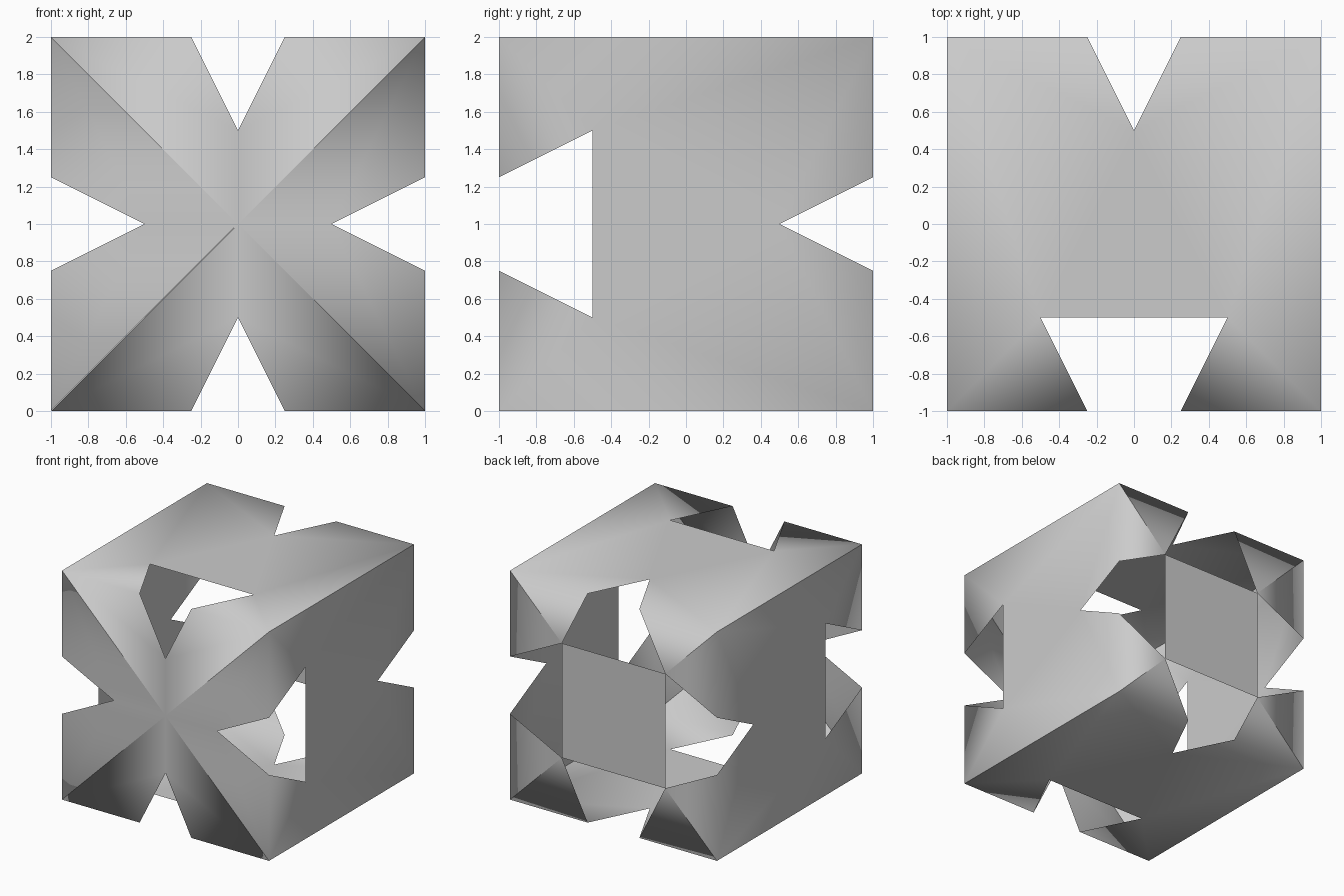
import bpy, bmesh, math
from mathutils import Matrix, Vector

if "Cube" in bpy.data.objects:
    bpy.data.objects.remove(bpy.data.objects["Cube"])

# Half of one side panel, relative to the cube centre (x >= 0, panel on top)
P = dict(
    C=(0, -1, 0), A=(0, -1, .5), F=(.25, -1, 1), K=(1, -1, 1),   # front wedge
    T=(.5, -.5, 1), V=(0, .5, 1), L=(1, 1, 1), B=(.25, 1, 1),    # side sheet
    S=(.5, 1, .5))                                               # back corner
HALF = ["CAK", "AFK", "KFT", "KTL", "TVL", "LVB", "LBS"]


def make_object(name, polys, matrix):
    """Build a welded, smooth sheet whose faces point away from the centre."""
    bm = bmesh.new()
    verts = {}
    for poly in polys:
        for co in poly:
            if co not in verts:
                verts[co] = bm.verts.new(matrix @ Vector(co))
        face = bm.faces.new([verts[co] for co in poly])
        face.normal_update()
        if face.normal.dot(face.calc_center_median()) < 0:
            face.normal_flip()
        face.smooth = True
    bmesh.ops.translate(bm, verts=bm.verts, vec=(0, 0, 1))
    bm.normal_update()
    mesh = bpy.data.meshes.new(name)
    bm.to_mesh(mesh)
    bm.free()
    bpy.context.collection.objects.link(bpy.data.objects.new(name, mesh))


def mirror(co):
    return (-co[0] if co[0] else 0, co[1], co[2])


# Full panel: both halves plus the middle triangle
half = [[P[k] for k in f] for f in HALF]
panel = half + [[mirror(c) for c in f] for f in half]
panel.append([P["T"], P["V"], mirror(P["T"])])

# Four panels wrapped round the front-to-back axis
for i, name in enumerate(("top", "right", "bottom", "left")):
    make_object(name + "_panel", panel, Matrix.Rotation(i * math.pi / 2, 4, 'Y'))

# Flat square in the middle of the back
make_object("back_square",
            [[(-.5, 1, -.5), (.5, 1, -.5), (.5, 1, .5), (-.5, 1, .5)]],
            Matrix.Identity(4))
